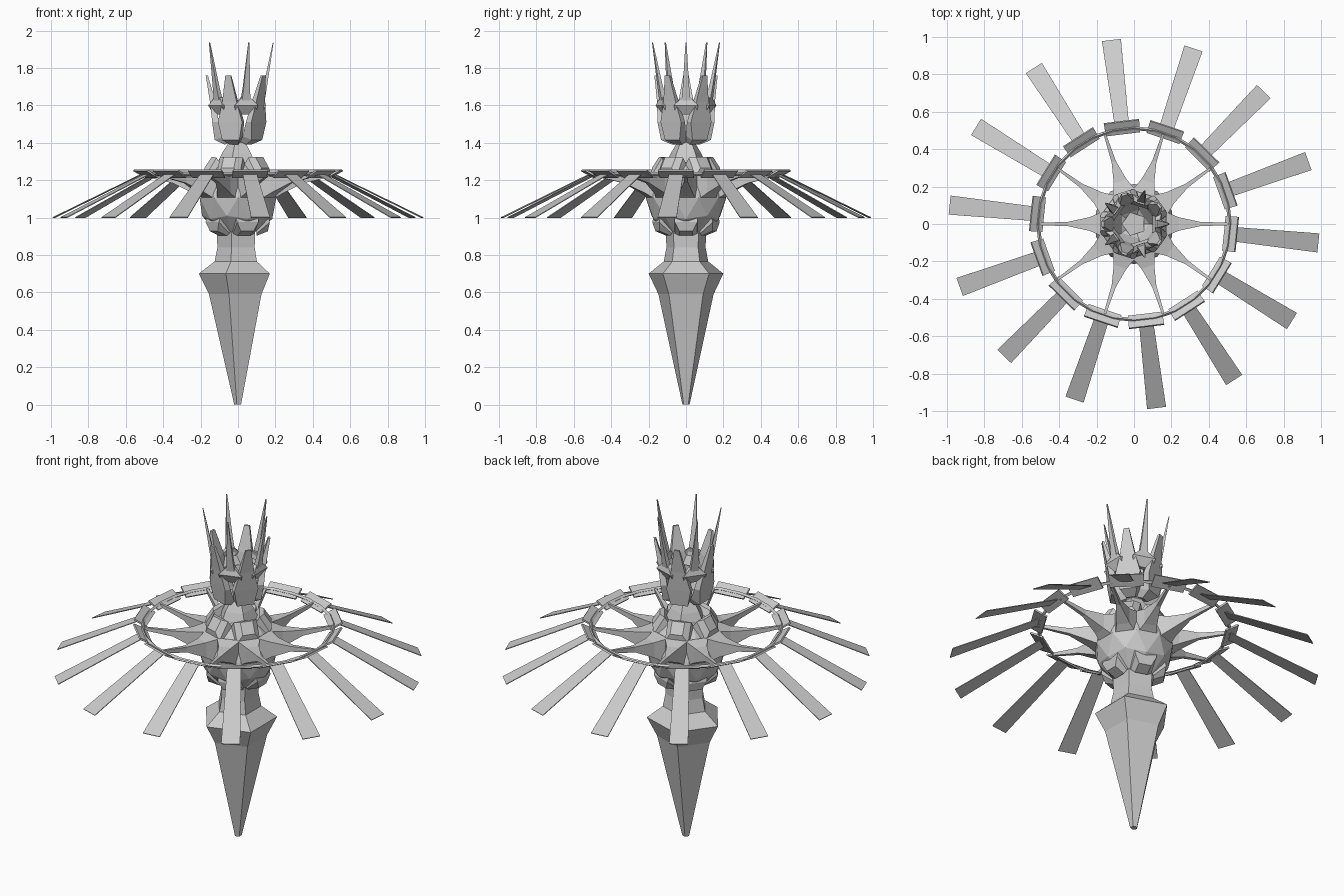
import bpy, bmesh
from math import pi, radians
from mathutils import Matrix, Vector

if "Cube" in bpy.data.objects:
    bpy.data.objects.remove(bpy.data.objects["Cube"])

grey = bpy.data.materials.new("stone grey")
grey.use_nodes = True
grey.diffuse_color = (0.6, 0.6, 0.6, 1)
grey.node_tree.nodes["Principled BSDF"].inputs["Base Color"].default_value = (0.6, 0.6, 0.6, 1)


def finish(name, bm):
    bmesh.ops.recalc_face_normals(bm, faces=bm.faces)
    mesh = bpy.data.meshes.new(name)
    bm.to_mesh(mesh)
    bm.free()
    mesh.materials.append(grey)
    obj = bpy.data.objects.new(name, mesh)
    bpy.context.collection.objects.link(obj)
    return obj


def skin(bm, rings):
    """Join rings of points into a capped solid."""
    loops = [[bm.verts.new(p) for p in ring] for ring in rings]
    for a, b in zip(loops, loops[1:]):
        for i in range(len(a)):
            j = (i + 1) % len(a)
            bm.faces.new((a[i], a[j], b[j], b[i]))
    bm.faces.new(loops[0])
    bm.faces.new(loops[-1])


def turned(name, profile, sides, start):
    """Low-sided solid from (radius, height) pairs."""
    bm = bmesh.new()
    skin(bm, [[Matrix.Rotation(start + 2 * pi * i / sides, 3, 'Z') @ Vector((r, 0, z))
               for i in range(sides)] for r, z in profile])
    return finish(name, bm)


def radial(name, stations, count, start):
    """Repeat a four-sided blade about z; station = radius, height, half width, half depth (r, z)."""
    bm = bmesh.new()
    for k in range(count):
        turn = Matrix.Rotation(start + 2 * pi * k / count, 3, 'Z')
        skin(bm, [[turn @ Vector(p) for p in ((r + dr, w, z + dz), (r + dr, -w, z + dz),
                                              (r - dr, -w, z - dz), (r - dr, w, z - dz))]
                  for r, z, w, dr, dz in stations])
    return finish(name, bm)


# Five-sided stem tapering to a point at the foot
turned("stem", [(.02, 0), (.155, .59), (.21, .7), (.125, .765), (.11, .84), (.115, .95)], 5, pi)

# Faceted globe body
bm = bmesh.new()
bmesh.ops.create_icosphere(bm, subdivisions=2, radius=.215,
                           matrix=Matrix.Translation((0, 0, 1.105)))
finish("globe", bm)

# Blocky knobs above and below the globe
radial("upper_knobs", [(.09, 1.2, .075, -.02, .05), (.145, 1.27, .065, -.03, .05),
                       (.16, 1.295, .035, -.02, .03)], 5, pi)
radial("lower_knobs", [(.11, 1.02, .07, .04, .04), (.135, .945, .06, .035, .03),
                       (.13, .915, .035, .03, .012)], 5, 0)

# Ten thorns holding the halo
radial("thorns", [(.17, 1.16, .065, 0, .075), (.24, 1.175, .036, 0, .045),
                  (.35, 1.2, .012, 0, .016), (.515, 1.23, .006, 0, .008)], 10, 0)

# Halo ring with tilted clips and drooping slats
bpy.ops.mesh.primitive_torus_add(major_segments=28, minor_segments=4, major_radius=.513,
                                 minor_radius=.01, location=(0, 0, 1.233))
halo = bpy.context.object
halo.name = "halo_ring"
halo.data.materials.append(grey)
for poly in halo.data.polygons:
    poly.use_smooth = False
slat_start = radians(97)
radial("halo_clips", [(.486, 1.216, .092, -.003, .004), (.552, 1.252, .095, -.003, .004)],
       14, slat_start)
radial("slats", [(.515, 1.232, .038, .001, .002), (.99, 1.0, .051, .001, .002)], 14, slat_start)

# Neck between globe and crown
turned("neck", [(.12, 1.27), (.085, 1.345), (.05, 1.4), (.065, 1.435)], 5, pi)

# Crown of five broad petals, linked by brackets carrying five tall needles
radial("crown_petals", [(.05, 1.4, .025, .02, -.01), (.095, 1.425, .048, .03, -.01),
                        (.12, 1.51, .068, .018, 0), (.135, 1.62, .04, .015, 0),
                        (.167, 1.76, .015, .006, 0)], 5, pi)
radial("crown_brackets", [(.11, 1.55, .055, .012, 0), (.135, 1.6, .065, .015, 0),
                          (.125, 1.645, .02, .012, 0)], 5, 0)
radial("crown_needles", [(.125, 1.6, .026, .014, 0), (.145, 1.7, .017, .01, 0),
                         (.188, 1.935, .003, .002, 0)], 5, 0)
